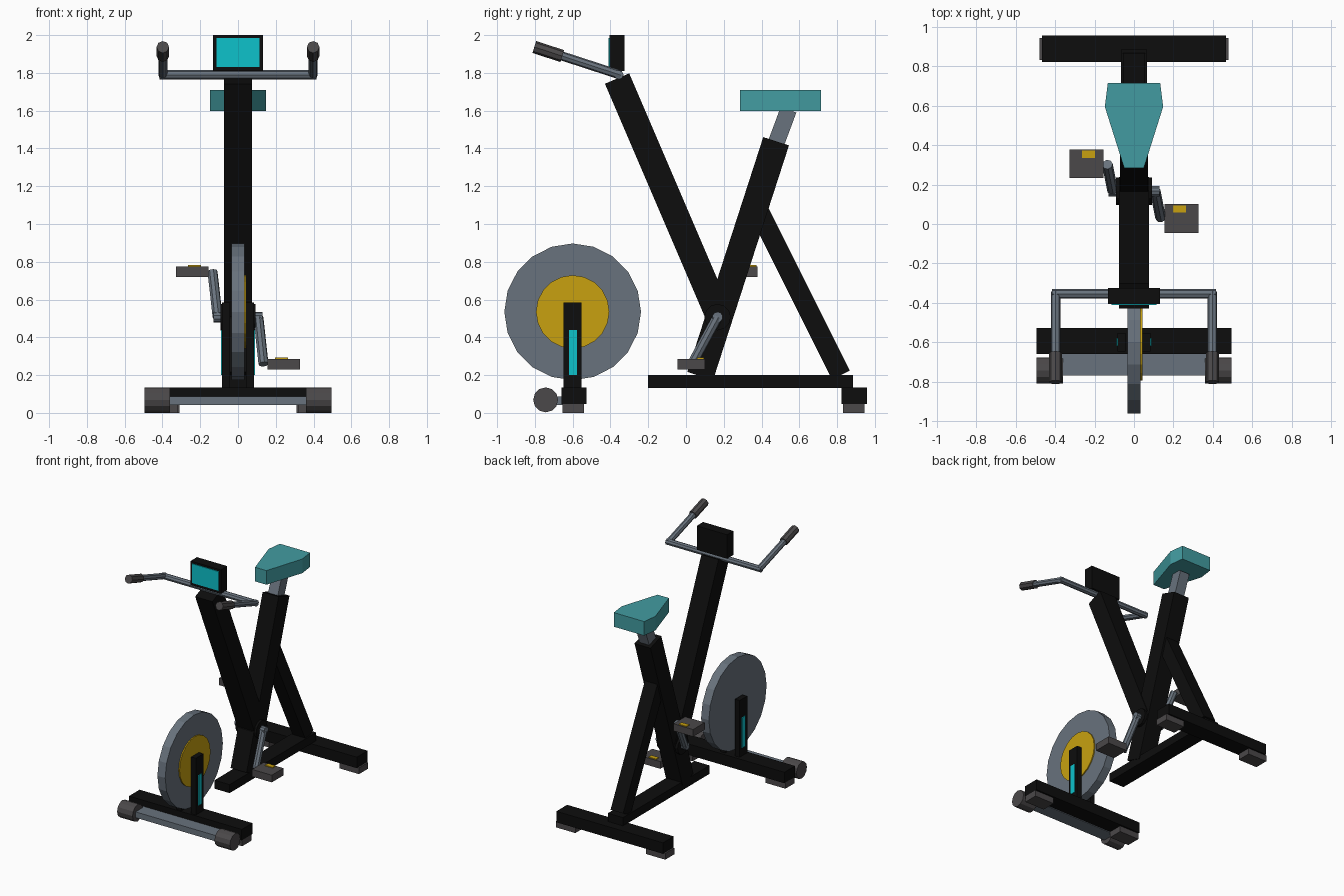
import bpy, bmesh, math
from mathutils import Vector, Matrix

if "Cube" in bpy.data.objects:
    bpy.data.objects.remove(bpy.data.objects["Cube"])


def material(name, rgb):
    m = bpy.data.materials.new(name)
    m.diffuse_color = (*rgb, 1)
    m.use_nodes = True
    m.node_tree.nodes["Principled BSDF"].inputs["Base Color"].default_value = m.diffuse_color
    return m


BLACK = material("black frame", (0.004, 0.004, 0.004))
STEEL = material("steel grey", (0.14, 0.17, 0.205))
RUBBER = material("dark rubber", (0.07, 0.065, 0.067))
GOLD = material("gold", (0.58, 0.355, 0.005))
CYAN = material("cyan", (0.004, 0.54, 0.60))
TEAL = material("teal padding", (0.055, 0.33, 0.355))


def finish(name, bm, mat):
    bmesh.ops.recalc_face_normals(bm, faces=bm.faces)
    me = bpy.data.meshes.new(name)
    bm.to_mesh(me)
    bm.free()
    me.materials.append(mat)
    ob = bpy.data.objects.new(name, me)
    bpy.context.collection.objects.link(ob)
    return ob


def box(name, mat, x, y, z):
    """Box from (min, max) ranges."""
    bm = bmesh.new()
    bmesh.ops.create_cube(bm, size=1)
    for v in bm.verts:
        v.co = [sum(r) / 2 + c * (r[1] - r[0]) for r, c in zip((x, y, z), v.co)]
    return finish(name, bm, mat)


def mirrored_boxes(name, mat, x, y, z):
    box(name + "_right", mat, x, y, z)
    box(name + "_left", mat, (-x[1], -x[0]), y, z)


def beam(name, mat, a, b, width, depth):
    """Rectangular tube in the x = 0 plane between two (y, z) points."""
    a, b = Vector((0, *a)), Vector((0, *b))
    bm = bmesh.new()
    bmesh.ops.create_cube(bm, size=1)
    d = b - a
    rot = Matrix.Rotation(math.atan2(-d.y, d.z), 4, 'X')
    bm.transform(Matrix.Translation((a + b) / 2) @ rot
                 @ Matrix.Diagonal((width, depth, d.length, 1)))
    return finish(name, bm, mat)


def rod(name, mat, a, b, radius, sides=8, turn=0.0):
    """Cylinder between two points."""
    a, b = Vector(a), Vector(b)
    d = b - a
    bm = bmesh.new()
    bmesh.ops.create_cone(bm, cap_ends=True, segments=sides, radius1=radius,
                          radius2=radius, depth=d.length)
    rot = d.to_track_quat('Z', 'Y').to_matrix().to_4x4()
    bm.transform(Matrix.Translation((a + b) / 2) @ rot @ Matrix.Rotation(turn, 4, 'Z'))
    return finish(name, bm, mat)


# Front stabiliser, feet, transport wheels and the bar between them
box("front_stabiliser", BLACK, (-0.495, 0.495), (-0.66, -0.527), (0.048, 0.135))
mirrored_boxes("front_foot", RUBBER, (0.32, 0.495), (-0.655, -0.54), (0, 0.05))
box("wheel_bar", STEEL, (-0.37, 0.37), (-0.77, -0.655), (0.042, 0.088))
for side, s in (("right", 1), ("left", -1)):
    rod("transport_wheel_" + side, RUBBER, (s * 0.36, -0.743, 0.069),
        (s * 0.495, -0.743, 0.069), 0.066, 12)

# Rear stabiliser and feet
box("rear_stabiliser", BLACK, (-0.468, 0.468), (0.822, 0.957), (0.048, 0.135))
mirrored_boxes("rear_foot", RUBBER, (0.31, 0.48), (0.832, 0.945), (0, 0.05))

# Frame
box("base_rail", BLACK, (-0.066, 0.066), (-0.2, 0.885), (0.133, 0.2))
beam("front_column", BLACK, (0.175, 0.51), (-0.365, 1.77), 0.15, 0.14)
beam("seat_tube", BLACK, (0.075, 0.195), (0.477, 1.438), 0.14, 0.143)
beam("rear_strut", BLACK, (0.82, 0.2), (0.385, 1.07), 0.11, 0.105)
beam("seat_post", STEEL, (0.47, 1.41), (0.543, 1.605), 0.085, 0.088)

# Saddle: tapered outline extruded upwards
half = [(0.05, 0.285), (0.148, 0.595), (0.133, 0.715)]
outline = half + [(-x, y) for x, y in reversed(half)]
bm = bmesh.new()
face = bm.faces.new([bm.verts.new((x, y, 1.597)) for x, y in outline])
grown = bmesh.ops.extrude_face_region(bm, geom=[face])["geom"]
bmesh.ops.translate(bm, vec=(0, 0, 0.112),
                    verts=[g for g in grown if isinstance(g, bmesh.types.BMVert)])
if not any(f.normal.z < -0.9 for f in bm.faces) and face.is_valid is False:
    bmesh.ops.holes_fill(bm, edges=bm.edges)
finish("saddle", bm, TEAL)

# Flywheel with gold hub disc on one side
rod("flywheel", STEEL, (-0.034, -0.6, 0.535), (0.034, -0.6, 0.535), 0.362, 20)
rod("hub_disc", GOLD, (0.03, -0.6, 0.535), (0.043, -0.6, 0.535), 0.194, 20)
mirrored_boxes("flywheel_upright", BLACK, (0.043, 0.084), (-0.648, -0.552), (0.12, 0.585))
mirrored_boxes("upright_stripe", CYAN, (0.082, 0.09), (-0.62, -0.578), (0.2, 0.44))

# Console with screen plate
box("console", BLACK, (-0.133, 0.133), (-0.405, -0.325), (1.81, 2.0))
box("console_screen", CYAN, (-0.115, 0.115), (-0.411, -0.403), (1.832, 1.985))

# Handlebar and grips
rod("handlebar", STEEL, (-0.415, -0.355, 1.79), (0.415, -0.355, 1.79), 0.024)
for side, s in (("right", 1), ("left", -1)):
    bend, joint, tip = [(s * 0.398, *p) for p in ((-0.345, 1.788), (-0.655, 1.889), (-0.803, 1.937))]
    rod("handlebar_arm_" + side, STEEL, bend, joint, 0.024)
    rod("grip_" + side, RUBBER, joint, tip, 0.033)

# Bottom bracket and axle
rod("bottom_bracket", BLACK, (-0.092, 0.167, 0.507), (0.092, 0.167, 0.507), 0.07, 12)
rod("crank_axle", STEEL, (-0.13, 0.167, 0.507), (0.13, 0.167, 0.507), 0.028, 10)

# Cranks and pedals, half a turn apart
for side, s in (("right", 1), ("left", -1)):
    py, pz = 0.167 - s * 0.139, 0.503 - s * 0.245
    rod("crank_" + side, STEEL, (s * 0.108, 0.167, 0.507), (s * 0.135, py + s * 0.004, pz), 0.027)
    x = sorted((s * 0.155, s * 0.328))
    box("pedal_" + side, RUBBER, x, (py - 0.073, py + 0.073), (pz - 0.029, pz + 0.028))
    x = sorted((s * 0.197, s * 0.264))
    box("pedal_reflector_" + side, GOLD, x, (py + 0.03, py + 0.066), (pz + 0.026, pz + 0.034))
